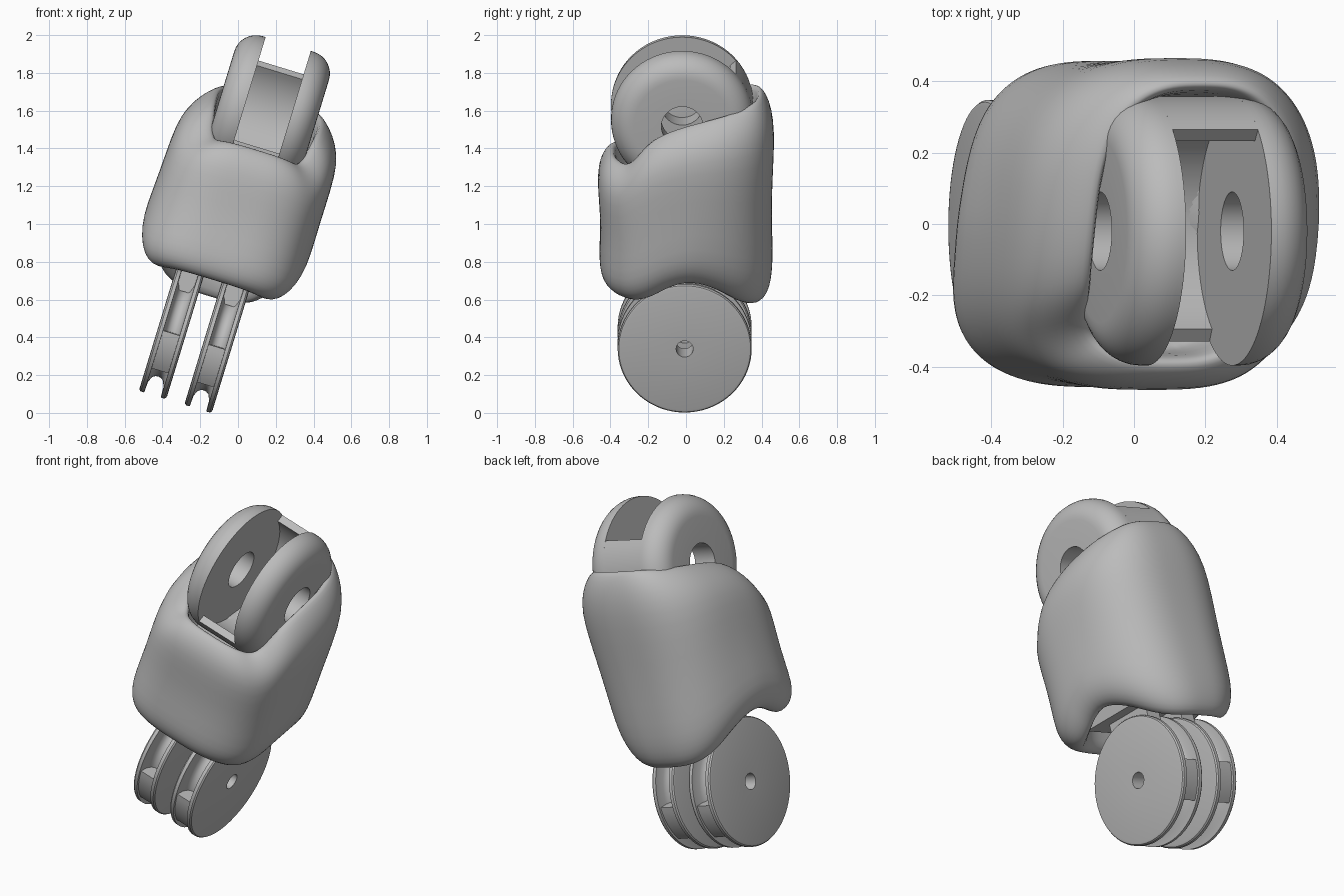
import bpy, bmesh, math
from mathutils import Matrix

cube = bpy.data.objects.get("Cube")
if cube:
    bpy.data.objects.remove(cube, do_unlink=True)

# One grey plastic for everything
grey = bpy.data.materials.new("plain grey")
grey.use_nodes = True
grey.diffuse_color = (0.5, 0.5, 0.5, 1)
grey.node_tree.nodes["Principled BSDF"].inputs["Base Color"].default_value = (0.5, 0.5, 0.5, 1)

# The whole limb leans sideways: parts are built upright, then tilted
TILT = Matrix.Translation((-0.32, 0, 0.098)) @ Matrix.Rotation(math.radians(17), 4, 'Y')


def finish(name, bm, subdiv=0, angle=35):
    bmesh.ops.recalc_face_normals(bm, faces=bm.faces)
    mesh = bpy.data.meshes.new(name)
    bm.to_mesh(mesh)
    bm.free()
    ob = bpy.data.objects.new(name, mesh)
    bpy.context.collection.objects.link(ob)
    mesh.materials.append(grey)
    ob.matrix_world = TILT
    if subdiv:
        mod = ob.modifiers.new("smooth", 'SUBSURF')
        mod.levels = mod.render_levels = subdiv
    bpy.ops.object.select_all(action='DESELECT')
    ob.select_set(True)
    bpy.context.view_layer.objects.active = ob
    bpy.ops.object.shade_smooth_by_angle(angle=math.radians(angle))
    return ob


def bridge(bm, rings, closed):
    """Join successive vertex loops with quads, capping the ends if open."""
    pairs = list(zip(rings, rings[1:])) + ([(rings[-1], rings[0])] if closed else [])
    for a, b in pairs:
        for i in range(len(a)):
            j = (i + 1) % len(a)
            bm.faces.new((a[i], a[j], b[j], b[i]))
    if not closed:
        bm.faces.new(rings[0])
        bm.faces.new(rings[-1])


def lathe(name, profile, centre, start=0, end=360):
    """Turn a closed (x, radius) profile about the x axis, fully or through an arc."""
    bm = bmesh.new()
    cx, cy, cz = centre
    full = end - start == 360
    steps = max(8, round((end - start) / 5))
    rings = []
    for i in range(steps if full else steps + 1):
        t = math.radians(start + (end - start) * i / steps)
        rings.append([bm.verts.new((cx + x, cy + r * math.cos(t), cz + r * math.sin(t)))
                      for x, r in profile])
    bridge(bm, rings, full)
    return finish(name, bm)


def strip(half_width, inner, outer):
    """Rectangular lathe profile."""
    return [(-half_width, inner), (half_width, inner), (half_width, outer), (-half_width, outer)]


def box(name, low, high):
    bm = bmesh.new()
    bmesh.ops.create_cube(bm, size=1)
    for v in bm.verts:
        v.co = [(a + b) / 2 + c * (b - a) for a, b, c in zip(low, high, v.co)]
    return finish(name, bm)


def mix(points, v):
    """Linear interpolation through (position, value) points."""
    if v <= points[0][0]:
        return points[0][1]
    for (a, p), (b, q) in zip(points, points[1:]):
        if v <= b:
            return p + (q - p) * (v - a) / (b - a)
    return points[-1][1]


def soft(points, v):
    return sum(mix(points, v + d) for d in (-0.1, -0.05, 0, 0.05, 0.1)) / 5


# Lower grooved pulleys, with cable stops in the grooves and stalks into the shell
half = [(0.076, 0.045), (0.076, 0.337), (0.073, 0.349), (0.065, 0.355), (0.046, 0.355),
        (0.043, 0.295), (0.03, 0.265), (0.015, 0.255)]
groove = half + [(0, 0.252)] + [(-x, r) for x, r in reversed(half)]
for side, label in ((-1, "right"), (1, "left")):
    px = side * 0.126
    hub = (px, -0.007, 0.313)
    lathe(label + "_pulley", groove, hub)
    lathe(label + "_back_cable_stop", strip(0.046, 0.2, 0.343), hub, -40, -2)
    lathe(label + "_front_cable_stop", strip(0.046, 0.2, 0.343), hub, 182, 220)
    box(label + "_stalk", (px - 0.045, -0.15, 0.53), (px + 0.045, 0.15, 0.95))

# Upper fork cheeks: flat inside, rounded outside, pierced by the axle hole
INNER, OUTER, RADIUS, ROUND = 0.125, 0.262, 0.377, 0.12
FORK = (0.018, -0.02, 1.568)
cheek = [(OUTER, 0.11), (INNER, 0.11), (INNER, RADIUS)]
for i in range(9):
    a = math.pi / 2 * i / 8
    cheek.append((OUTER - ROUND + ROUND * math.sin(a), RADIUS - ROUND + ROUND * math.cos(a)))
for side, label in ((-1, "right"), (1, "left")):
    lathe(label + "_fork_cheek", [(side * x, r) for x, r in cheek], FORK)

# Curved trough joining the cheeks round the back and underneath
lathe("fork_web", strip(INNER, 0.335, RADIUS), FORK, -145, 41)
box("inner_core", (-0.22, -0.25, 0.7), (0.25, 0.25, 1.2))

# Outer shell: rounded sleeve, low at the front, high at the back, arched below
TOP = [(-1, 1.365), (-0.85, 1.345), (-0.75, 1.345), (-0.5, 1.49), (-0.2, 1.555), (0, 1.58),
       (0.4, 1.62), (0.75, 1.65), (1, 1.685)]
BOTTOM = [(-1, 0.64), (-0.8, 0.62), (-0.6, 0.625), (-0.4, 0.665), (-0.1, 0.735), (0.1, 0.735),
          (0.4, 0.685), (0.8, 0.575), (1, 0.545)]
# (height fraction, inset in x, inset in y) from inside the bottom to inside the top
PROFILE = [(0.3, 0.17, 0.15), (0.12, 0.16, 0.14), (0.02, 0.14, 0.12), (-0.012, 0.105, 0.085),
           (0.01, 0.06, 0.045), (0.06, 0.025, 0.02), (0.13, 0.004, 0.008),
           (0.22, -0.003, 0.005), (0.45, 0.005, 0.013),
           (0.65, 0.006, 0.002), (0.8, 0.016, -0.004), (0.9, 0.055, 0.01), (0.965, 0.105, 0.035),
           (1, 0.148, 0.062), (1, 0.17, 0.082), (0.96, 0.182, 0.097), (0.8, 0.187, 0.107),
           (0.62, 0.19, 0.115)]
COUNT = 64
bm = bmesh.new()
rings = []
for h, ix, iy in PROFILE:
    ring = []
    for i in range(COUNT):
        t = math.tau * i / COUNT
        power = 0.73 if math.sin(t) > 0 else 0.67
        ux = math.copysign(abs(math.cos(t)) ** power, math.cos(t))
        uy = math.copysign(abs(math.sin(t)) ** power, math.sin(t))
        top, bottom = soft(TOP, uy), soft(BOTTOM, uy)
        low = min(1, max(0, 1 - h)) ** 2
        narrow = 1 - max(0, uy) * (0.2 * low + 0.03)
        x = ux * (0.452 - ix) * narrow + 0.022 * min(1, max(0, h))
        y = uy * (0.465 - iy)
        ring.append(bm.verts.new((x, y, bottom + h * (top - bottom))))
    rings.append(ring)
bridge(bm, rings, False)
finish("outer_shell", bm, subdiv=1, angle=80)
